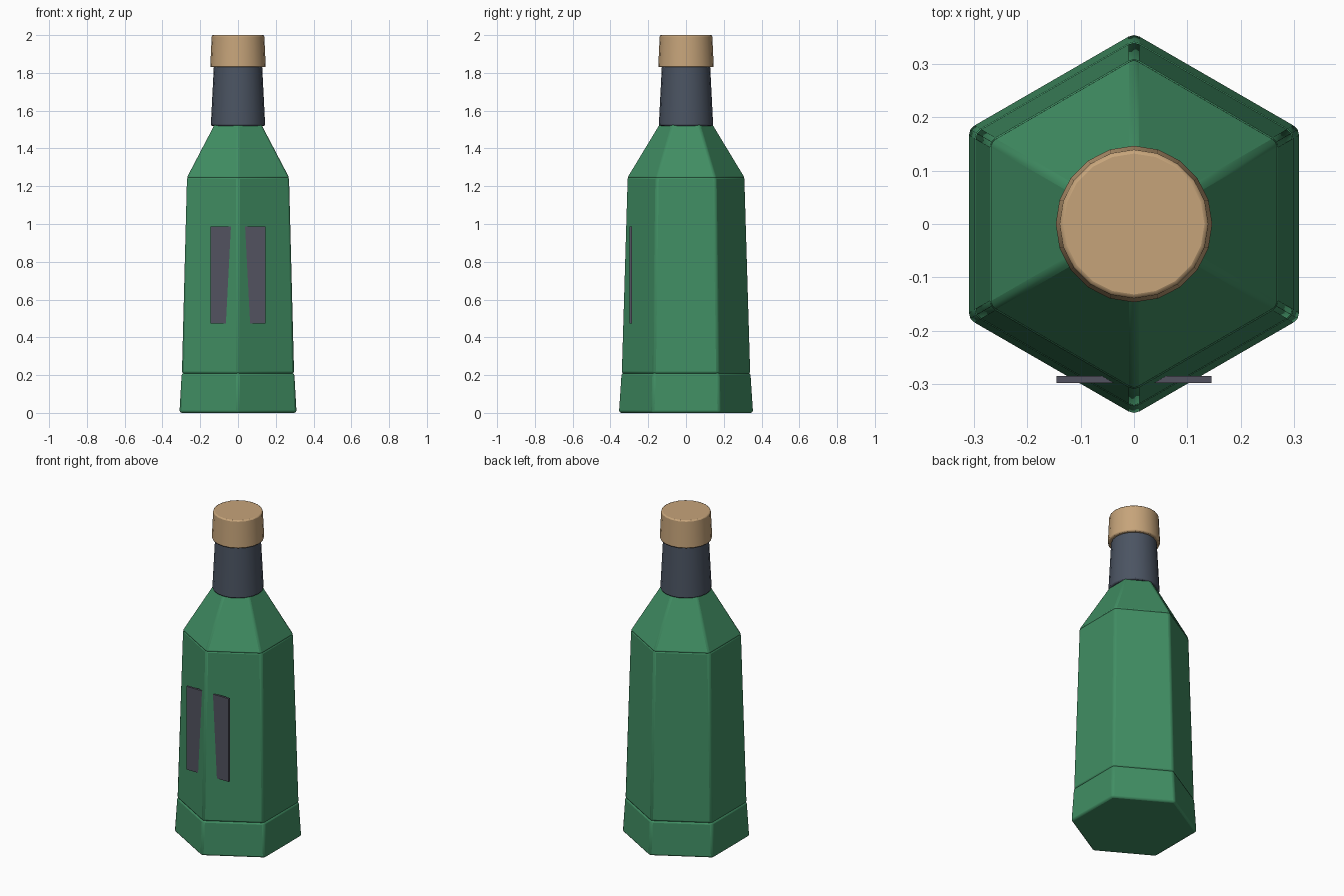
import bpy, bmesh, math

if "Cube" in bpy.data.objects:
    bpy.data.objects.remove(bpy.data.objects["Cube"])


def material(name, rgb):
    m = bpy.data.materials.new(name)
    m.diffuse_color = (*rgb, 1)
    m.use_nodes = True
    m.node_tree.nodes["Principled BSDF"].inputs["Base Color"].default_value = m.diffuse_color
    return m


green = material("bottle green", (0.052, 0.27, 0.125))
slate = material("slate foil", (0.07, 0.088, 0.122))
grey = material("grey label", (0.085, 0.086, 0.115))
cork = material("tan cork", (0.565, 0.371, 0.195))


def frustum(name, sides, r0, r1, z0, z1, mat, bevel):
    """Tapered prism with a corner on the y axis and softened edges."""
    bm = bmesh.new()
    rings = []
    for r, z in ((r0, z0), (r1, z1)):
        ring = []
        for i in range(sides):
            a = math.pi / 2 + 2 * math.pi * i / sides
            ring.append(bm.verts.new((r * math.cos(a), r * math.sin(a), z)))
        rings.append(ring)
    low, high = rings
    bm.faces.new(low[::-1])
    bm.faces.new(high)
    for i in range(sides):
        j = (i + 1) % sides
        bm.faces.new((low[i], low[j], high[j], high[i]))
    me = bpy.data.meshes.new(name)
    bm.to_mesh(me)
    bm.free()
    me.materials.append(mat)
    ob = bpy.data.objects.new(name, me)
    bpy.context.collection.objects.link(ob)
    mod = ob.modifiers.new("soft edges", 'BEVEL')
    mod.width = bevel
    mod.segments = 2
    mod.limit_method = 'ANGLE'
    mod.angle_limit = math.radians(30)
    bpy.context.view_layer.objects.active = ob
    for o in bpy.context.selected_objects:
        o.select_set(False)
    ob.select_set(True)
    bpy.ops.object.shade_smooth_by_angle(angle=math.radians(35))
    return ob


HEX = 1 / math.cos(math.pi / 6)  # flat-to-flat half width -> corner radius

# Six-sided glass: foot, body and shoulder
frustum("base", 6, 0.310 * HEX, 0.298 * HEX, 0.0, 0.212, green, 0.012)
frustum("body", 6, 0.297 * HEX, 0.270 * HEX, 0.207, 1.25, green, 0.012)
frustum("shoulder", 6, 0.272 * HEX, 0.122 * HEX, 1.243, 1.53, green, 0.010)

# Round neck foil and stopper
frustum("neck", 20, 0.144, 0.128, 1.52, 1.835, slate, 0.007)
frustum("stopper", 20, 0.147, 0.139, 1.83, 2.0, cork, 0.007)

# Flat label sunk into the front corner, so only its two sides show
bpy.ops.mesh.primitive_cube_add(size=1, location=(0, -0.2915, 0.73))
label = bpy.context.object
label.name = "label"
label.scale = (0.29, 0.013, 0.514)
label.data.materials.append(grey)
